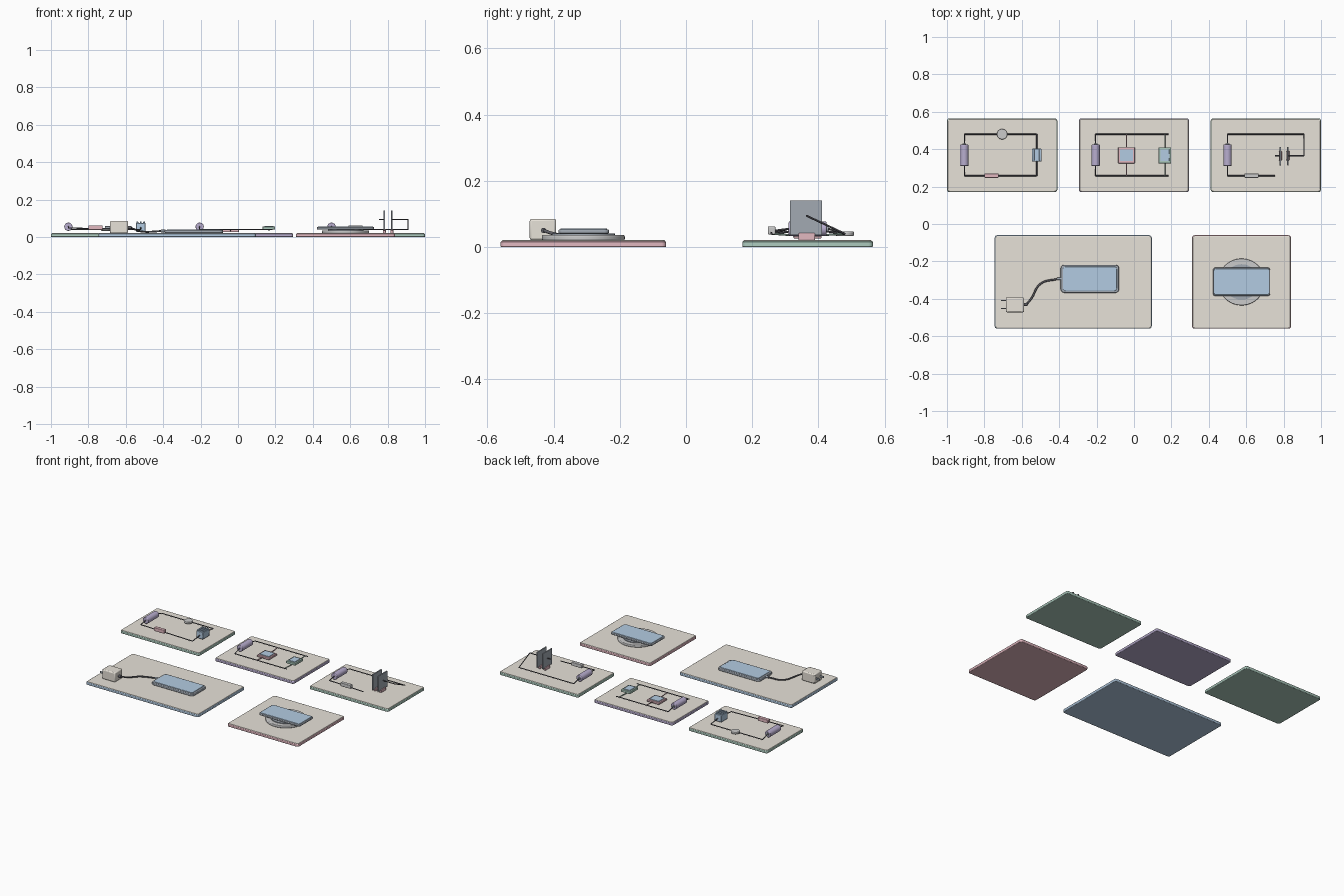
import bpy, math
from mathutils import Vector

if "Cube" in bpy.data.objects:
    bpy.data.objects.remove(bpy.data.objects["Cube"])

COL = {"cream": (.80, .76, .69), "green": (.42, .60, .52), "purple": (.48, .42, .62),
       "blue": (.45, .60, .76), "pink": (.76, .48, .53), "dark": (.12, .12, .14),
       "white": (.85, .85, .83), "steel": (.36, .40, .45)}
mats = {}


def paint(o, c):
    if c not in mats:
        mats[c] = bpy.data.materials.new(c)
        mats[c].diffuse_color = (*COL[c], 1)
    o.data.materials.append(mats[c])


def box(name, x, y, z, c, bevel=0.003):
    """Bevelled box given as (min, max) ranges."""
    bpy.ops.mesh.primitive_cube_add(size=1, location=[sum(r) / 2 for r in (x, y, z)])
    o = bpy.context.object
    o.name = name
    o.scale = [r[1] - r[0] for r in (x, y, z)]
    bpy.ops.object.transform_apply(location=False, rotation=False)
    m = o.modifiers.new("bevel", "BEVEL")
    m.width, m.segments = bevel, 2
    bpy.ops.object.shade_smooth_by_angle()
    paint(o, c)
    return o


def slab(name, x, y, z, radius, c):
    """Plate with rounded corners in plan."""
    pts = []
    for i, (cx, cy) in enumerate([(x[1], y[1]), (x[0], y[1]), (x[0], y[0]), (x[1], y[0])]):
        cx += -radius if i in (0, 3) else radius
        cy += -radius if i in (0, 1) else radius
        for k in range(6):
            a = math.pi / 2 * (i + k / 5)
            pts.append((cx + radius * math.cos(a), cy + radius * math.sin(a)))
    n = len(pts)
    me = bpy.data.meshes.new(name)
    me.from_pydata([(*p, h) for h in z for p in pts], [],
                   [tuple(range(n))[::-1], tuple(range(n, 2 * n))] +
                   [(i, (i + 1) % n, (i + 1) % n + n, i + n) for i in range(n)])
    o = bpy.data.objects.new(name, me)
    bpy.context.collection.objects.link(o)
    bpy.context.view_layer.objects.active = o
    bpy.ops.object.select_all(action='DESELECT')
    o.select_set(True)
    m = o.modifiers.new("bevel", "BEVEL")
    m.width, m.segments = min(.003, (z[1] - z[0]) * .3), 2
    bpy.ops.object.shade_smooth_by_angle()
    paint(o, c)


def rod(name, a, b, r, c, n=32, bevel=0):
    """Cylinder between two points."""
    a, b = Vector(a), Vector(b)
    bpy.ops.mesh.primitive_cylinder_add(vertices=n, radius=r, depth=(b - a).length,
                                        location=(a + b) / 2)
    o = bpy.context.object
    o.name = name
    o.rotation_euler = (b - a).to_track_quat('Z', 'Y').to_euler()
    if bevel:
        m = o.modifiers.new("bevel", "BEVEL")
        m.width, m.segments, m.limit_method = bevel, 3, 'ANGLE'
    bpy.ops.object.shade_smooth_by_angle()
    paint(o, c)


def wire(name, pts, c="dark", r=.003):
    for i, (a, b) in enumerate(zip(pts, pts[1:])):
        rod(f"{name}_{i}", a, b, r, c, 10)


def card(name, x, y, c):
    slab(name + "_base", x, y, (0, .0175), .014, c)
    slab(name + "_face", (x[0] + .004, x[1] - .004), (y[0] + .004, y[1] - .004),
         (.015, .0205), .011, "cream")


def battery(name, x):
    rod(name, (x, .31, .055), (x, .425, .055), .022, "purple", bevel=.004)
    rod(name + "_cap", (x, .42, .055), (x, .431, .055), .01, "steel")


def resistor(name, x, c):
    box(name, (x - .038, x + .038), (.247, .27), (.038, .062), c)


W, TOP, BOT = .04, .48, .258    # wire height and rails

# cards
for n, x, y, c in [("series_card", (-1, -.41), (.17, .565), "green"),
                   ("parallel_card", (-.295, .295), (.17, .565), "purple"),
                   ("capacitor_card", (.41, 1), (.17, .565), "green"),
                   ("charger_card", (-.745, .095), (-.56, -.06), "blue"),
                   ("wireless_card", (.31, .84), (-.56, -.06), "pink")]:
    card(n, x, y, c)

# series circuit
battery("series_battery", -.907)
wire("series_top_wire", [(-.907, .43, .055), (-.907, TOP, W), (-.52, TOP, W), (-.52, .4, .05)])
wire("series_bottom_wire", [(-.907, .31, .055), (-.907, BOT, .048), (-.52, BOT, W), (-.52, .34, .05)])
rod("lamp_disc", (-.705, TOP, .033), (-.705, TOP, .047), .028, "white", bevel=.004)
resistor("series_resistor", -.762, "pink")
box("series_load", (-.545, -.495), (.333, .403), (.028, .075), "blue")
for i in (-.018, 0, .018):
    box("load_ridge", (-.52 + i - .005, -.52 + i + .005), (.337, .399), (.074, .082), "blue", .002)

# parallel circuit
battery("parallel_battery", -.205)
for y, e, n in ((TOP, .43, "top"), (BOT, .31, "bottom")):
    wire(f"parallel_{n}_wire", [(-.205, e, .055), (-.205, y, W), (.185, y, W)])
for x, c, h, s, z in ((-.04, "pink", .045, "blue", (.026, .04)), (.165, "green", .034, "blue", (.04, .056))):
    wire(f"{c}_branch_wire", [(x, TOP, W), (x, .40, .035), (x, .33, .035), (x, BOT, W)], c)
    box(f"{c}_branch_block", (x - h, x + h), (.324, .41), z, c)
    k = h - .01
    box(f"{c}_branch_screen", (x - k, x + k), (.336, .398), (z[1] - .004, z[1] + .004), s, .001)

# capacitor circuit
battery("capacitor_battery", .5)
wire("capacitor_top_wire", [(.5, .43, .055), (.5, TOP, W), (.91, TOP, W), (.91, .365, .094), (.825, .365, .094)])
wire("capacitor_bottom_wire", [(.5, .31, .055), (.5, BOT, .048), (.755, BOT, W)])
wire("plate_stub", [(.755, .365, .094), (.782, .365, .094)])
resistor("capacitor_resistor", .628, "white")
for x in (.782, .823):
    box("capacitor_plate", (x - .004, x + .004), (.314, .411), (.036, .141), "steel", .001)
    box("plate_foot", (x - .008, x + .008), (.34, .39), (.02, .042), "pink")

# wall charger, cable and phone
box("charger_block", (-.685, -.588), (-.472, -.392), (.021, .085), "cream", .006)
for y in (-.41, -.452):
    box("charger_prong", (-.712, -.683), (y - .003, y + .003), (.046, .058), "steel", .001)
rod("cable_plug", (-.59, -.43, .05), (-.57, -.43, .05), .008, "dark")
rod("phone_plug", (-.412, -.293, .032), (-.388, -.293, .032), .007, "steel")
cu = bpy.data.curves.new("charging_cable", 'CURVE')
cu.dimensions, cu.bevel_depth, cu.bevel_resolution = '3D', .005, 2
sp = cu.splines.new('BEZIER')
path = [(-.575, -.43, .05), (-.55, -.40, .04), (-.50, -.32, .028), (-.405, -.293, .032)]
sp.bezier_points.add(len(path) - 1)
for p, co in zip(sp.bezier_points, path):
    p.co = co
    p.handle_left_type = p.handle_right_type = 'AUTO'
ob = bpy.data.objects.new("charging_cable", cu)
bpy.context.collection.objects.link(ob)
paint(ob, "dark")
slab("phone_body", (-.392, -.08), (-.368, -.218), (.021, .038), .02, "steel")
slab("phone_screen", (-.38, -.092), (-.358, -.228), (.036, .041), .014, "blue")

# wireless pad with phone on top
rod("charging_pad", (.575, -.31, .02), (.575, -.31, .036), .125, "white", 64, .004)
rod("pad_ring", (.575, -.31, .034), (.575, -.31, .041), .095, "steel", 48)
slab("resting_phone", (.422, .728), (-.385, -.233), (.04, .053), .014, "steel")
slab("resting_phone_screen", (.428, .722), (-.379, -.239), (.051, .056), .011, "blue")

for m in bpy.data.materials:
    if m.users and not m.is_grease_pencil:
        m.use_nodes = True
        m.node_tree.nodes["Principled BSDF"].inputs["Base Color"].default_value = m.diffuse_color
